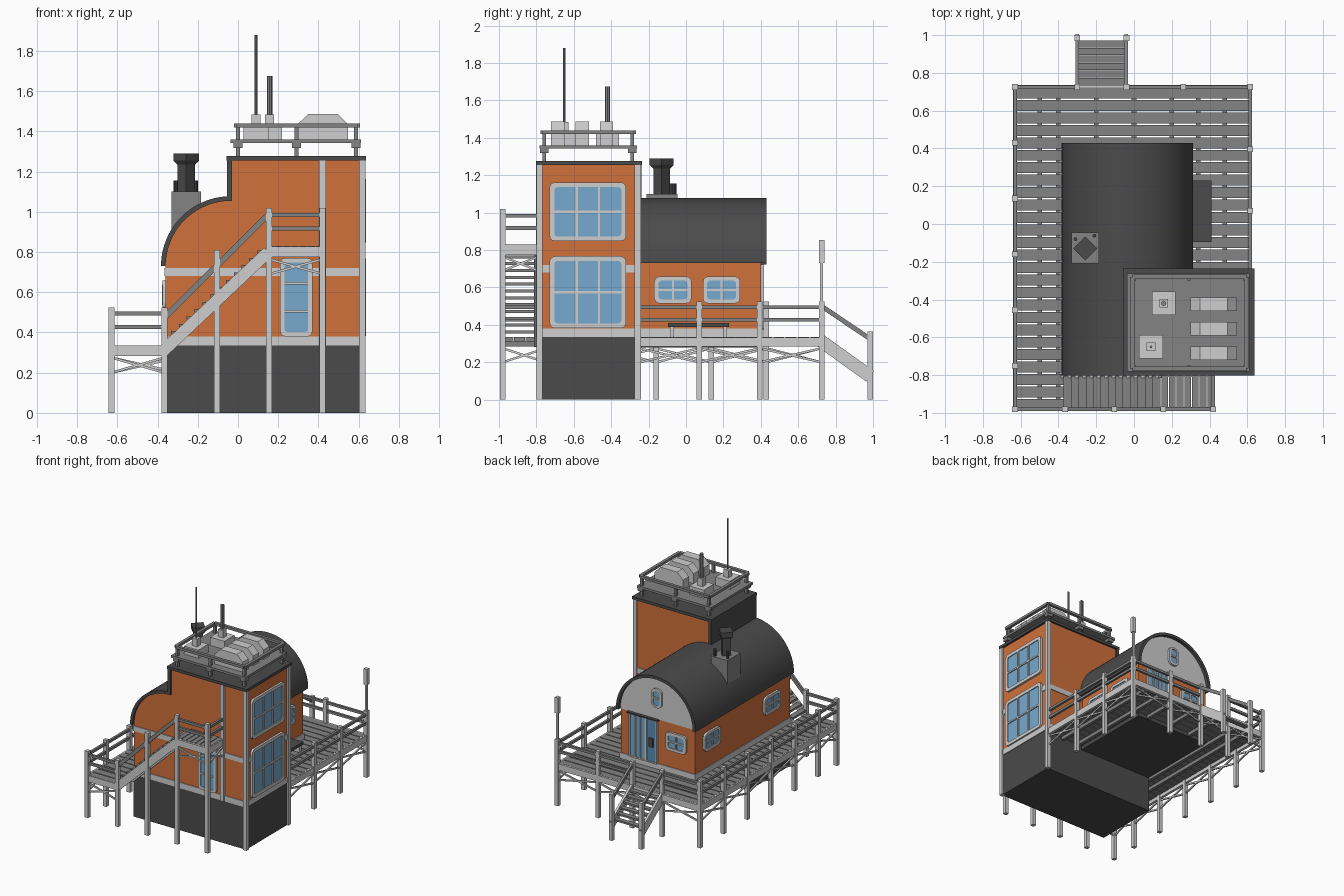
import bpy, bmesh, math
from mathutils import Vector, Matrix

cube = bpy.data.objects.get("Cube")
if cube:
    bpy.data.objects.remove(cube)


def material(name, r, g, b):
    m = bpy.data.materials.new(name)
    m.use_nodes = True
    m.diffuse_color = (r, g, b, 1)
    m.node_tree.nodes["Principled BSDF"].inputs["Base Color"].default_value = (r, g, b, 1)
    return m


ORANGE = material("orange cladding", .64, .165, .045)
LIGHT = material("light grey trim", .62, .62, .62)
GREY = material("mid grey timber", .23, .23, .23)
DARK = material("dark grey", .07, .07, .07)
GLASS = material("blue glass", .18, .40, .62)
DOOR = material("blue door", .10, .27, .46)
parts = {}


def part(name, mat):
    """Mesh under construction for one named part."""
    return parts.setdefault(name, (bmesh.new(), mat))[0]


def box(bm, x0, x1, y0, y1, z0, z1):
    m = Matrix.Translation(((x0 + x1) / 2, (y0 + y1) / 2, (z0 + z1) / 2))
    bmesh.ops.create_cube(bm, size=1, matrix=m @ Matrix.Diagonal((x1 - x0, y1 - y0, z1 - z0, 1)))


def beam(bm, p, q, w, h):
    p, q = Vector(p), Vector(q)
    d = q - p
    m = Matrix.Translation((p + q) / 2) @ d.to_track_quat('X', 'Z').to_matrix().to_4x4()
    bmesh.ops.create_cube(bm, size=1, matrix=m @ Matrix.Diagonal((d.length, w, h, 1)))


def post(bm, x, y, z0, z1, w=.03):
    box(bm, x - w / 2, x + w / 2, y - w / 2, y + w / 2, z0, z1)


def cone(bm, x, y, z0, z1, r0, r1, n):
    bmesh.ops.create_cone(bm, cap_ends=True, segments=n, radius1=r0, radius2=r1, depth=z1 - z0,
                          matrix=Matrix.Translation((x, y, (z0 + z1) / 2)))


def prism(bm, profile, y0, y1):
    """Extrude an xz outline along y."""
    f = bm.faces.new([bm.verts.new((x, y0, z)) for x, z in profile])
    new = bmesh.ops.extrude_face_region(bm, geom=[f])["geom"]
    bmesh.ops.translate(bm, vec=(0, y1 - y0, 0), verts=[v for v in new if isinstance(v, bmesh.types.BMVert)])


def arc(cx, cz, r, a0, a1, n):
    return [(cx + r * math.cos(math.radians(a0 + (a1 - a0) * i / n)),
             cz + r * math.sin(math.radians(a0 + (a1 - a0) * i / n))) for i in range(n + 1)]


def rounded(w, h, r):
    pts = []
    for k, (sx, sy) in enumerate([(1, 1), (-1, 1), (-1, -1), (1, -1)]):
        pts += arc(sx * (w / 2 - r), sy * (h / 2 - r), r, 90 * k, 90 * k + 90, 3)
    return pts


def window(name, centre, normal, w, h, cols, rows, r=.03, t=.022, glass=GLASS):
    """Rounded frame, glass plate and glazing bars; cols and rows are bar positions from 0 to 1."""
    n, c = Vector(normal), Vector(centre)
    u = Vector((0, 0, 1)).cross(n)

    def at(a, b, d):
        return c + u * a + Vector((0, 0, b)) + n * d

    fr, gl = part(name + "_frame", LIGHT), part(name + "_glass", glass)
    iw, ih = w - 2 * t, h - 2 * t
    outer, inner = rounded(w, h, r), rounded(iw, ih, max(r - t / 2, .005))
    loops = [[fr.verts.new(at(a, b, d)) for a, b in pts]
             for pts, d in [(outer, 0), (outer, .016), (inner, .016), (inner, 0)]]
    for l0, l1 in zip(loops, loops[1:]):
        for i in range(len(l0)):
            j = (i + 1) % len(l0)
            fr.faces.new((l0[i], l0[j], l1[j], l1[i]))
    gl.faces.new([gl.verts.new(at(a, b, .009)) for a, b in inner])
    for f in cols:
        a = (f - .5) * iw
        beam(fr, at(a, -ih / 2, .011), at(a, ih / 2, .011), .012, .012)
    for f in rows:
        b = (f - .5) * ih
        beam(fr, at(-iw / 2, b, .011), at(iw / 2, b, .011), .012, .012)


# Foundation, house and tower walls
CX, CZ = -.035, .73
box(part("foundation", DARK), -.365, .62, -.785, -.26, 0, .335)
box(part("house_floor", DARK), -.36, .29, -.3, .4, .28, .335)
walls = part("walls", ORANGE)
box(walls, -.36, .29, -.785, .4, .335, CZ)
prism(walls, arc(CX, CZ, .335, 0, 180, 32), -.26, .385)
prism(walls, arc(CX, CZ, .335, 90, 180, 16) + [(CX, CZ)], -.785, -.26)
box(walls, CX, .62, -.785, -.25, .335, 1.26)
prism(part("gable_end", LIGHT), arc(CX, CZ, .335, 0, 180, 32), .385, .406)

# Trim bands and corner boards
trim = part("wall_trim", LIGHT)
for z0, z1 in [(.335, .38), (.68, .72)]:
    box(trim, -.365, .626, -.791, -.78, z0, z1)
    box(trim, .3, .626, -.791, -.244, z0, z1)
box(trim, -.365, .296, -.78, .406, .335, .38)
for x, y in [(.618, -.783), (.618, -.258), (.42, -.785)]:
    post(trim, x, y, 0 if x > .5 else .335, 1.258, .033)

# Vaulted roof and tower roof
for name, a0, a1, y0 in [("roof_left", 90, 180, -.802), ("roof_right", 0, 90, -.26)]:
    prism(part(name, DARK), arc(CX, CZ, .348, a0, a1, 20) + arc(CX, CZ, .325, a1, a0, 20), y0, .43)
troof = part("tower_roof", DARK)
box(troof, -.058, .637, -.803, -.236, 1.255, 1.277)
box(troof, -.054, -.03, -.802, -.238, 1.055, 1.26)

# Windows and doors
thirds = [1 / 3, 2 / 3]
window("tower_upper_window", (.62, -.525, 1.005), (1, 0, 0), .41, .315, thirds, [.5], t=.026)
window("tower_lower_window", (.62, -.525, .575), (1, 0, 0), .41, .385, thirds, [.5], t=.026)
for i, y in enumerate((-.07, .19)):
    window("right_window_%d" % i, (.29, y, .587), (1, 0, 0), .2, .145, [.5], [.5])
for i, y in enumerate((.2, -.55)):
    window("left_window_%d" % i, (-.36, y, .587), (-1, 0, 0), .2, .145, [.5], [.5])
window("back_window", (-.2, .4, .587), (0, 1, 0), .18, .145, [.5], [.5])
window("gable_window", (CX, .406, .9), (0, 1, 0), .09, .15, [], [.5], r=.035, t=.015)
window("front_door", (.29, -.785, .575), (0, -1, 0), .16, .39, [], [.3, .7], r=.025)
window("back_door_sidelights", (.135, .4, .55), (0, 1, 0), .15, .35, thirds, [], r=.01, t=.01)
window("back_door_leaf", (.015, .4, .55), (0, 1, 0), .1, .35, [], [], r=.01, t=.01, glass=DOOR)
hw = part("back_door_handle_and_canopy", DARK)
box(hw, 0, .035, .4, .418, .5, .57)
box(hw, -.05, .22, .4, .43, .722, .732)

# Deck planks, joists and rim beams
planks, joists, rim = part("deck_planks", GREY), part("deck_joists", GREY), part("deck_rim", LIGHT)
y = -.985
while y < .72:
    box(planks, -.63, .615 if y > -.26 else -.365, y, min(y + .058, .735), .312, .335)
    y += .066
for x in (-.5, -.4, -.2, .0, .2, .34, .48):
    box(joists, x - .012, x + .012, -.97 if x < -.37 else -.25, .72, .285, .312)
rim_path = [(.615, -.25), (.615, .725), (-.63, .725), (-.63, -.98), (-.365, -.98)]
for (xa, ya), (xb, yb) in zip(rim_path, rim_path[1:]):
    beam(rim, (xa, ya, .309), (xb, yb, .309), .02, .05)

# Perimeter posts, rails and cross braces
posts, rails, braces = part("deck_posts", LIGHT), part("deck_rails", GREY), part("cross_braces", LIGHT)


def bay(p, q, z=0, rail=True, brace=True):
    """Two rails above and a cross brace below the deck between two posts."""
    if rail:
        for h in (.428, .494):
            beam(rails, (*p, h + z), (*q, h + z), .018, .02)
    if brace:
        for a, b in [(.2, .275), (.275, .2)]:
            beam(braces, (*p, a + z), (*q, b + z), .01, .012)


left = [(-.63, .725 - .295 * i) for i in range(6)] + [(-.63, -.98)]
back = [(-.63, .725), (-.3, .725), (-.04, .725), (.26, .725), (.615, .725)]
right = [(.615, .725), (.615, .395), (.615, .07), (.615, -.25)]
front = [(-.63, -.98), (-.365, -.98)]
for run in (left, back, right, front):
    for p, q in zip(run, run[1:]):
        bay(p, q, rail=p != (-.3, .725))
for x, y in set(left + back + right[:3] + front):
    post(posts, x, y, 0, .525)
lamp = part("corner_lamp", LIGHT)
post(lamp, .615, .725, .5, .74, .016)
post(lamp, .615, .725, .73, .855, .03)

# Front stair and upper landing
treads, strings = part("stair_treads", GREY), part("stair_stringers", LIGHT)
for i in range(13):
    x, z = -.35 + .039 * i, .362 + .0365 * i
    box(treads, x - .022, x + .022, -.975, -.805, z - .008, z + .008)
for y in (-.98, -.805):
    beam(strings, (-.375, y, .305), (.15, y, .8), .018, .06)
for x, h in [(-.105, .81), (.155, 1.02), (.42, 1.02)]:
    post(posts, x, -.98, 0, h)
beam(rails, (-.365, -.98, .475), (.155, -.98, .99), .018, .028)
for i in range(7):
    box(treads, .145 + .0405 * i, .18 + .0405 * i, -.975, -.79, .81, .83)
landing = part("landing_beams", LIGHT)
box(landing, .145, .43, -.99, -.97, .775, .828)
box(landing, .145, .43, -.81, -.79, .775, .828)
for x in (.155, .42):
    box(landing, x - .01, x + .01, -.98, -.79, .775, .828)
bay((.155, -.98), (.42, -.98), .49)
bay((.42, -.98), (.42, -.79), .49)

# Back stair
for x in (-.3, -.04):
    post(posts, x, .985, 0, .365)
    beam(strings, (x, .72, .315), (x, .985, .125), .018, .07)
    beam(rails, (x, .725, .5), (x, .985, .325), .018, .025)
for i in range(6):
    box(treads, -.295, -.045, .735 + .04 * i, .772 + .04 * i, .298 - .03 * i, .312 - .03 * i)

# Bench beside the house
box(part("bench_seat", DARK), .3, .41, -.095, .23, .388, .41)
for y in (-.075, .21):
    box(part("bench_legs", LIGHT), .31, .4, y - .01, y + .01, .335, .388)

# Chimney
box(part("chimney_base", GREY), -.33, -.185, -.21, -.045, .85, 1.1)
flue = part("chimney_flue", DARK)
cone(flue, -.258, -.13, 1.1, 1.24, .044, .044, 4)
cone(flue, -.258, -.13, 1.235, 1.255, .045, .064, 4)
cone(flue, -.258, -.13, 1.255, 1.29, .064, .064, 4)
for x, y in [(-.31, -.08), (-.21, -.062)]:
    cone(flue, x, y, 1.1, 1.155, .01, .01, 8)

# Rooftop platform with guard rail
plat = part("roof_platform", GREY)
box(plat, -.038, .612, -.782, -.262, 1.342, 1.36)
for x in (0, .29, .587):
    for y in (-.758, -.288):
        post(plat, x, y, 1.277, 1.425, .02)
        post(plat, x, y, 1.318, 1.342, .045)
ring = [(-.008, -.766), (.595, -.766), (.595, -.28), (-.008, -.28)]
for p, q in zip(ring, ring[1:] + ring[:1]):
    beam(plat, (*p, 1.43), (*q, 1.43), .024, .02)

# Rooftop equipment: three sloped vents and two antennas
for y in (-.685, -.555, -.425):
    prism(part("roof_vents", LIGHT), [(.298, 1.36), (.298, 1.437), (.35, 1.487), (.495, 1.487),
                                      (.546, 1.437), (.546, 1.36)], y - .036, y + .036)
mounts, masts = part("antenna_mounts", LIGHT), part("antenna_masts", GREY)
for x, y, top, r in [(.09, -.65, 1.88, .007), (.157, -.42, 1.675, .014)]:
    post(mounts, x, y, 1.36, 1.425, .125)
    post(mounts, x, y, 1.425, 1.485, .045)
    cone(masts, x, y, 1.48, top, r, r, 8)

# Turn every part into an object
for name, (bm, mat) in parts.items():
    bmesh.ops.recalc_face_normals(bm, faces=[f for f in bm.faces if not name.endswith("_glass")])
    mesh = bpy.data.meshes.new(name)
    bm.to_mesh(mesh)
    bm.free()
    mesh.materials.append(mat)
    ob = bpy.data.objects.new(name, mesh)
    bpy.context.collection.objects.link(ob)
    if name in ("roof_left", "roof_right", "antenna_masts"):
        bpy.ops.object.select_all(action='DESELECT')
        ob.select_set(True)
        bpy.context.view_layer.objects.active = ob
        bpy.ops.object.shade_smooth_by_angle()
